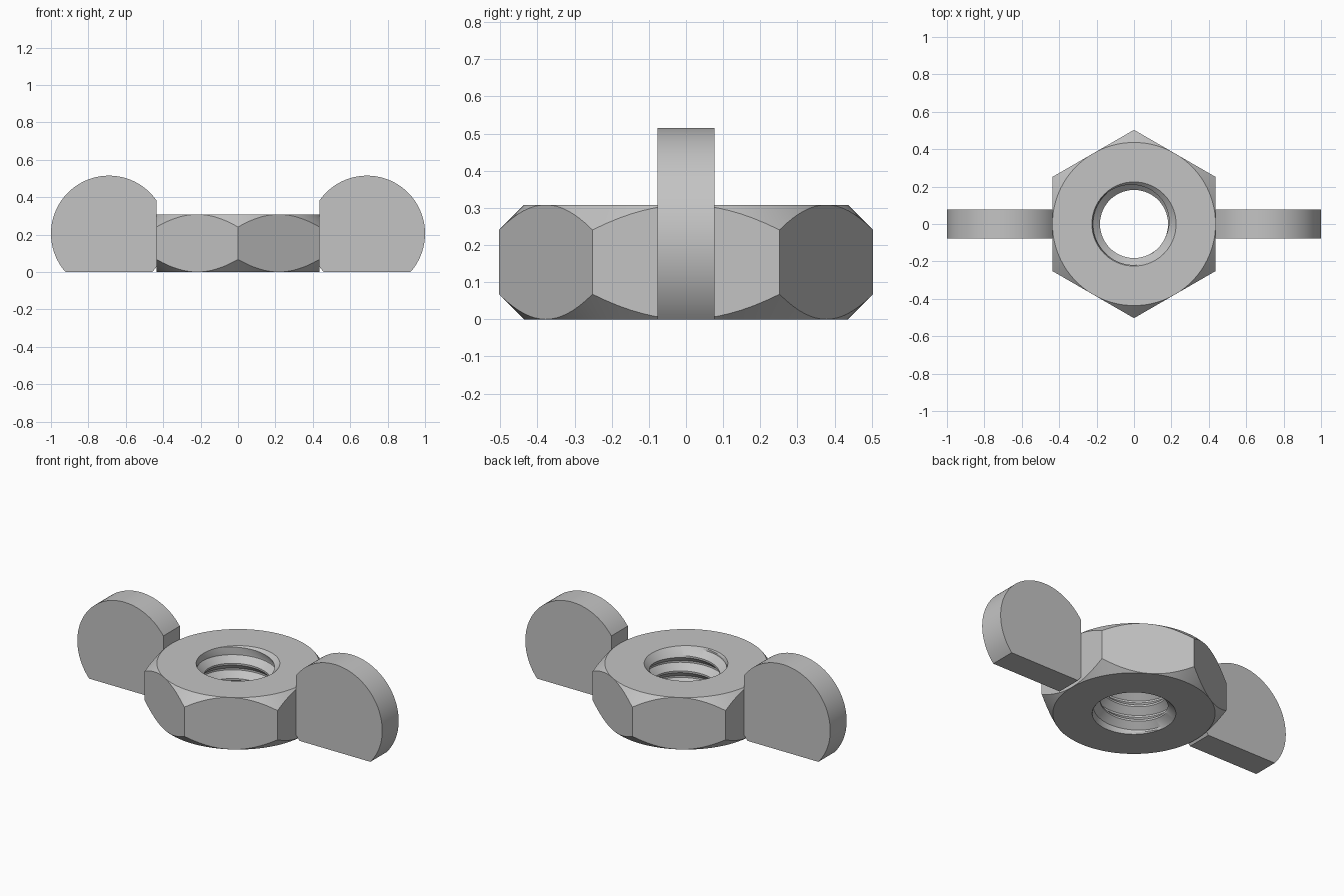
import bpy, bmesh
from math import pi, sin, cos, acos, asin, radians

cube = bpy.data.objects.get("Cube")
if cube:
    bpy.data.objects.remove(cube, do_unlink=True)

steel = bpy.data.materials.new("steel_grey")
steel.use_nodes = True
grey = (0.55, 0.55, 0.55, 1)
steel.diffuse_color = grey
steel.node_tree.nodes["Principled BSDF"].inputs["Base Color"].default_value = grey

HEIGHT = 0.308
FLAT = 0.436           # centre to flat side
BORE, CREST = 0.225, 0.182
PITCH = 0.09
N = 96


def finish(name, bm):
    """Weld, orient and shade a part, then link it."""
    bmesh.ops.remove_doubles(bm, verts=bm.verts, dist=0.0002)
    bmesh.ops.recalc_face_normals(bm, faces=bm.faces)
    mesh = bpy.data.meshes.new(name)
    bm.to_mesh(mesh)
    bm.free()
    mesh.materials.append(steel)
    ob = bpy.data.objects.new(name, mesh)
    bpy.context.collection.objects.link(ob)
    bpy.ops.object.select_all(action='DESELECT')
    ob.select_set(True)
    bpy.context.view_layer.objects.active = ob
    bpy.ops.object.shade_smooth_by_angle(angle=radians(25))
    return ob


def thread_point(offset, radius, turn, t):
    """Height and radius on the helix, limited by the countersinks."""
    z = (turn + offset + t / (2 * pi)) * PITCH
    z = min(max(z, 0), HEIGHT)
    sink = BORE - min(z, HEIGHT - z)
    return max(radius, sink), z


# Hexagonal nut: chamfered outside, flat rings, threaded bore
THREAD = [(0, CREST), (0.12, CREST), (0.5, BORE - 0.006), (0.62, BORE - 0.006)]
bm = bmesh.new()
columns = []
for i in range(N + 1):
    t = 2 * pi * i / N
    # distance to the hexagon's edge, with flats facing +x and -x
    hexr = FLAT / cos((t + pi / 6) % (pi / 3) - pi / 6)
    drop = hexr - FLAT
    ring = [(FLAT, HEIGHT), (hexr, HEIGHT - drop), (hexr, drop), (FLAT, 0)]
    for turn in range(-2, 6):
        ring += [thread_point(o, r, turn, t) for o, r in THREAD]
    ring.append(ring[0])
    columns.append([bm.verts.new((r * cos(t), r * sin(t), z)) for r, z in ring])
for a, b in zip(columns, columns[1:]):
    for j in range(len(a) - 1):
        bm.faces.new((a[j], b[j], b[j + 1], a[j + 1]))
bmesh.ops.remove_doubles(bm, verts=bm.verts, dist=0.0002)
finish("hex_nut", bm)


# Wings: upright discs cut flat at the bottom and against the nut
def make_wing(name, side):
    cx, cz, r, half = 0.69, 0.205, 0.31, 0.077
    inner = acos((FLAT - cx) / r)
    base = asin(cz / r)
    steps = 56
    angles = [inner - (inner + base) * k / steps for k in range(steps + 1)]
    angles += [base - pi, -inner]
    bm = bmesh.new()
    verts = [bm.verts.new((side * (cx + r * cos(a)), -half, cz + r * sin(a)))
             for a in angles]
    face = bm.faces.new(verts)
    new = bmesh.ops.extrude_face_region(bm, geom=[face])["geom"]
    moved = [v for v in new if isinstance(v, bmesh.types.BMVert)]
    bmesh.ops.translate(bm, verts=moved, vec=(0, 2 * half, 0))
    finish(name, bm)


make_wing("left_wing", 1)
make_wing("right_wing", -1)
